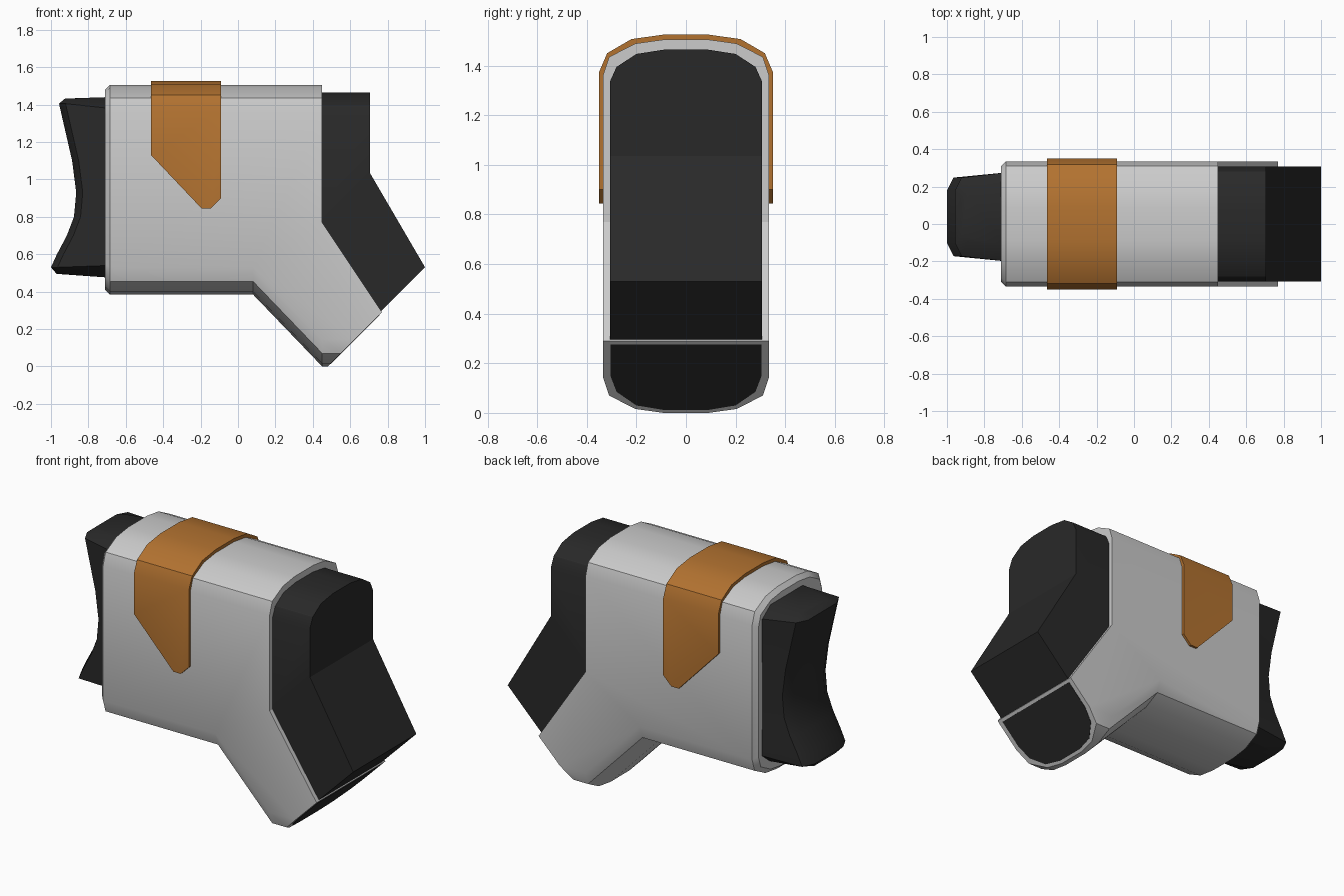
import bpy, bmesh, math

if "Cube" in bpy.data.objects:
    bpy.data.objects.remove(bpy.data.objects["Cube"])


def material(name, rgb):
    m = bpy.data.materials.new(name)
    m.diffuse_color = (*rgb, 1)
    m.use_nodes = True
    m.node_tree.nodes["Principled BSDF"].inputs["Base Color"].default_value = m.diffuse_color
    return m


BLACK = material("black_plastic", (0.022, 0.022, 0.022))
ORANGE = material("orange_plastic", (0.45, 0.17, 0.03))


def finish(name, bm, mat=None):
    bmesh.ops.recalc_face_normals(bm, faces=bm.faces[:])
    me = bpy.data.meshes.new(name)
    bm.to_mesh(me)
    bm.free()
    ob = bpy.data.objects.new(name, me)
    bpy.context.collection.objects.link(ob)
    if mat:
        me.materials.append(mat)
    bpy.ops.object.select_all(action='DESELECT')
    ob.select_set(True)
    bpy.context.view_layer.objects.active = ob
    bpy.ops.object.shade_smooth_by_angle(angle=math.radians(30))
    return ob


def rounded_slab(section, top, bottom, left=(), right=()):
    """Slab across y. section: (y, drop) from side to crown; top/bottom: drop -> xz
    points, left to right; left/right: xz corners of the ends, top to bottom."""
    bm = bmesh.new()
    cols = [(-y, d) for y, d in section] + [(y, d) for y, d in reversed(section)]

    def grid(line):
        g = [[bm.verts.new((x, y, z)) for x, z in line(d)] for y, d in cols]
        for a, b in zip(g, g[1:]):
            for i in range(len(a) - 1):
                bm.faces.new((a[i], a[i + 1], b[i + 1], b[i]))
        return g

    T, B = grid(top), grid(bottom)
    w = section[0][0]
    chains, caps = [], []
    for mids, e in ((left, 0), (right, -1)):
        pairs = [[bm.verts.new((x, s * w, z)) for s in (-1, 1)] for x, z in mids]
        rows = [[c[e] for c in T]] + pairs + [[c[e] for c in B]]
        caps += [bm.faces.new(a + b[::-1]) for a, b in zip(rows, rows[1:])]
        chains.append(pairs)
    for k, s in ((0, 0), (-1, 1)):
        loop = T[k] + [p[s] for p in chains[1]] + B[k][::-1] + [p[s] for p in chains[0]][::-1]
        bm.faces.new(loop)
    return bm, caps


# Main housing with an angled lower limb
bm, caps = rounded_slab(
    [(0.335, 0.145), (0.31, 0.07), (0.205, 0.016), (0.09, 0)],
    lambda d: [(-0.685, 1.505 - d), (0.45, 1.505 - d)],
    lambda d: [(-0.685, 0.385 + d), (0.08, 0.385 + d), (0.45, d), (0.48 + d, d)]
    if d else [(-0.685, 0.385), (0.08, 0.385), (0.45, 0), (0.48, 0)],
    right=[(0.45, 0.77), (0.77, 0.29)])
# bevelled rear rim
rim = bmesh.ops.extrude_discrete_faces(bm, faces=[caps[0]])["faces"][0]
for v in rim.verts:
    v.co.x = -0.71
    v.co.y *= 0.31 / 0.335
    v.co.z = 0.945 + (v.co.z - 0.945) * 0.955
bmesh.ops.remove_doubles(bm, verts=bm.verts[:], dist=1e-5)
finish("housing", bm)

# Dark angled front block
bm, _ = rounded_slab(
    [(0.307, 0.13), (0.28, 0.07), (0.2, 0.018), (0.085, 0)],
    lambda d: [(0.43, 1.465 - d), (0.705, 1.465 - d)],
    lambda d: [(0.755, 0.285)],
    left=[(0.43, 0.76)], right=[(0.705, 1.035), (1.0, 0.53)])
finish("front_block", bm, BLACK)

# Orange strap over the top
bm, _ = rounded_slab(
    [(0.35, 0.15), (0.318, 0.075), (0.22, 0.018), (0.09, 0)],
    lambda d: [(-0.465, 1.525 - d), (-0.09, 1.525 - d)],
    lambda d: [(-0.195, 0.845), (-0.145, 0.845)],
    left=[(-0.465, 1.13)], right=[(-0.09, 0.9)])
finish("strap", bm, ORANGE)

# Dark inset panel on the sloping end of the limb
bm = bmesh.new()
half = [(0.305, 0.275), (0.305, 0.15), (0.28, 0.085), (0.2, 0.03), (0.09, 0.012)]
outline = half + [(-y, z) for y, z in reversed(half)]
face = bm.faces.new([bm.verts.new((z + 0.483, y, z)) for y, z in outline])
back = bmesh.ops.extrude_face_region(bm, geom=[face])["geom"]
for v in back:
    if isinstance(v, bmesh.types.BMVert):
        v.co.x -= 0.015
        v.co.z += 0.015
if not any(f for f in bm.faces if len(f.verts) == len(outline) and f is not back[0] and f.is_valid):
    bm.faces.new([v for v in bm.verts][:len(outline)])
finish("end_panel", bm, BLACK)

# Dark rear pad with a concave back, set slightly towards +y
# levels: z at housing, z at back, back x, side inset
levels = [(0.475, 0.495, -0.97, 0.08), (0.54, 0.53, -1.0, 0), (0.6, 0.6, -0.968, 0),
          (0.7, 0.7, -0.915, 0), (0.8, 0.8, -0.877, 0), (0.93, 0.93, -0.865, 0),
          (1.1, 1.1, -0.887, 0), (1.38, 1.405, -0.957, 0), (1.44, 1.432, -0.925, 0.08)]
bm = bmesh.new()
rings = []
for zf, zb, xb, ins in levels:
    plan = [(-0.69, 0.237 - ins, zf), (xb + 0.035, 0.21 - ins, zb), (xb, 0.14 - ins * 0.5, zb)]
    pts = plan + [(x, -y, z) for x, y, z in reversed(plan)]
    rings.append([bm.verts.new((x, y + 0.038, z)) for x, y, z in pts])
for a, b in zip(rings, rings[1:]):
    for i in range(6):
        j = (i + 1) % 6
        bm.faces.new((a[i], a[j], b[j], b[i]))
bm.faces.new(rings[0])
bm.faces.new(rings[-1])
finish("rear_pad", bm, BLACK)
